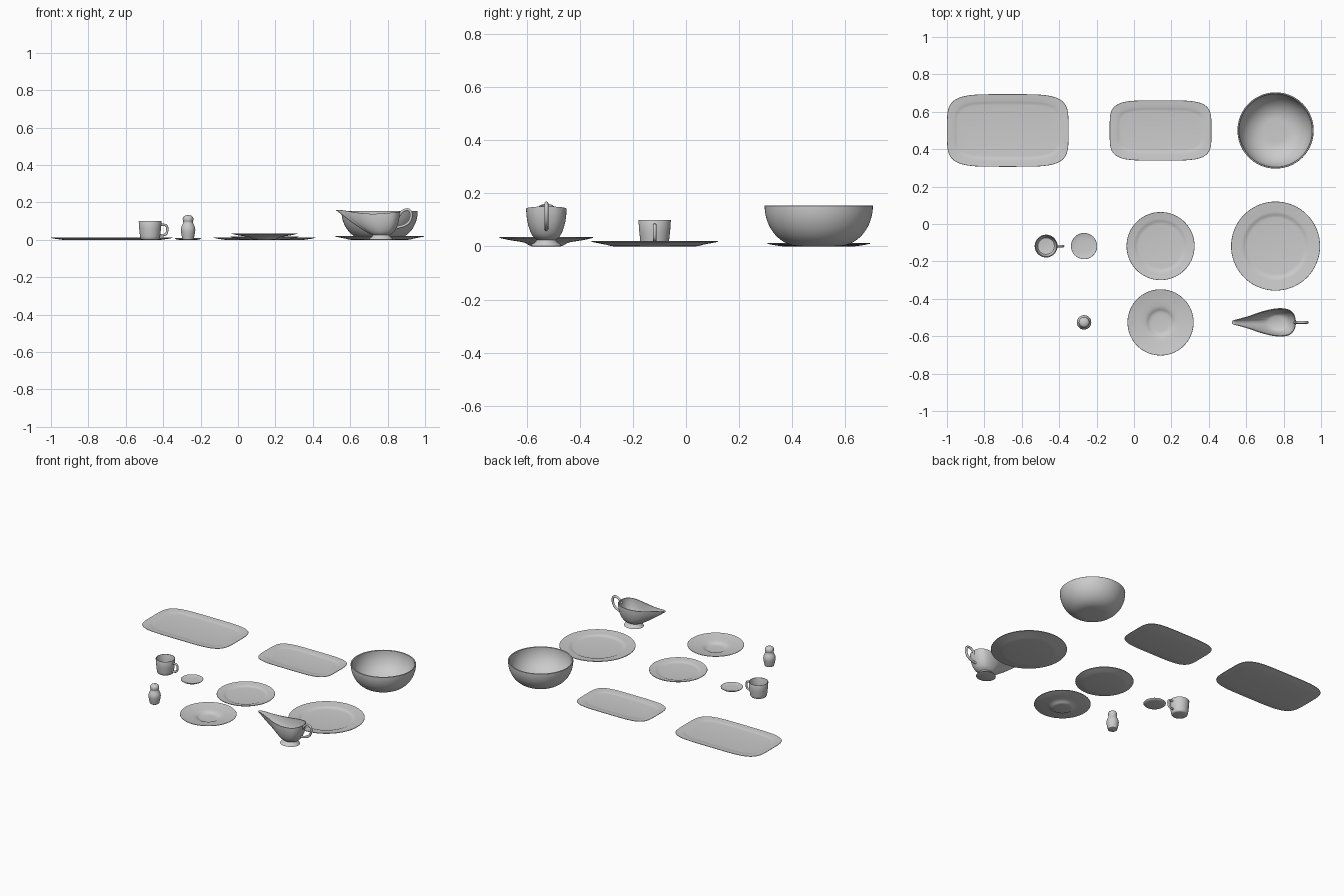
import bpy, bmesh, math
from math import sin, cos, pi

if "Cube" in bpy.data.objects:
    bpy.data.objects.remove(bpy.data.objects["Cube"])

SEG = 72


def loft(name, rings, angle=40):
    """Skin a list of point rings and cap both ends."""
    bm = bmesh.new()
    rows = [[bm.verts.new(p) for p in ring] for ring in rings]
    n = len(rows[0])
    for a, b in zip(rows, rows[1:]):
        for i in range(n):
            j = (i + 1) % n
            bm.faces.new((a[i], a[j], b[j], b[i]))
    bm.faces.new(rows[0][::-1])
    bm.faces.new(rows[-1])
    bmesh.ops.recalc_face_normals(bm, faces=bm.faces)
    me = bpy.data.meshes.new(name)
    bm.to_mesh(me)
    bm.free()
    ob = bpy.data.objects.new(name, me)
    bpy.context.collection.objects.link(ob)
    smooth(ob, angle)
    return ob


def smooth(ob, angle=40):
    bpy.ops.object.select_all(action='DESELECT')
    ob.select_set(True)
    bpy.context.view_layer.objects.active = ob
    bpy.ops.object.shade_smooth_by_angle(angle=math.radians(angle))


def spline(pts, steps=5):
    """Catmull-Rom refinement of a short list of points."""
    out = []
    p = [pts[0]] + list(pts) + [pts[-1]]
    for k in range(1, len(p) - 2):
        for s in range(steps):
            t = s / steps
            out.append(tuple(
                0.5 * (2 * b + (c - a) * t + (2 * a - 5 * b + 4 * c - d) * t * t
                       + (3 * b - a - 3 * c + d) * t ** 3)
                for a, b, c, d in zip(*p[k - 1:k + 3])))
    return out + [tuple(pts[-1])]


def lathe(name, x, y, profile, angle=40):
    return loft(name, [[(x + r * cos(2 * pi * i / SEG), y + r * sin(2 * pi * i / SEG), z)
                        for i in range(SEG)] for r, z in profile], angle)


def handle(name, pts, y, radius):
    cu = bpy.data.curves.new(name, 'CURVE')
    cu.dimensions = '3D'
    cu.bevel_depth = radius
    cu.bevel_resolution = 3
    path = spline(pts, 8)
    sp = cu.splines.new('POLY')
    sp.points.add(len(path) - 1)
    for q, (x, z) in zip(sp.points, path):
        q.co = (x, y, z, 1)
    ob = bpy.data.objects.new(name, cu)
    bpy.context.collection.objects.link(ob)
    bpy.ops.object.select_all(action='DESELECT')
    ob.select_set(True)
    bpy.context.view_layer.objects.active = ob
    bpy.ops.object.convert(target='MESH')
    smooth(bpy.context.object)


BACK, MID, FRONT = 0.5, -0.118, -0.526


# Rectangular platters with softly bowed sides
def platter(name, x, hx, hy):
    def ring(inset, z):
        pts = []
        for i in range(96):
            a = 2 * pi * i / 96
            c, s = cos(a), sin(a)
            e = 2 / 4.5
            pts.append((x + (hx - inset) * math.copysign(abs(c) ** e, c),
                        BACK + (hy - inset) * math.copysign(abs(s) ** e, s), z))
        return pts
    steps = [(0.06, 0), (0.045, 0.002), (0.02, 0.006), (0.001, 0.010), (0, 0.0115), (0.001, 0.013),
             (0.02, 0.011), (0.038, 0.0095), (0.044, 0.008), (0.05, 0.006), (0.058, 0.005)]
    loft(name, [ring(*s) for s in steps])


platter("large_platter", -0.675, 0.325, 0.194)
platter("small_platter", 0.142, 0.272, 0.161)


# Flat plates with a raised rim
def plate(name, x, r, well, h):
    lathe(name, x, MID, [
        (well - 0.02, 0), (well - 0.005, 0.002), (well + 0.01, 0.3 * h), (r - 0.001, h - 0.004),
        (r, h - 0.002), (r - 0.001, h), (well + 0.012, 0.7 * h), (well + 0.004, 0.66 * h),
        (well - 0.004, 0.5 * h), (well - 0.012, 0.33 * h), (well - 0.022, 0.27 * h)])


plate("dinner_plate", 0.757, 0.238, 0.172, 0.021)
plate("side_plate", 0.142, 0.182, 0.138, 0.019)

# Little dish
lathe("small_dish", -0.267, MID, [(0.05, 0), (0.062, 0.002), (0.0695, 0.008), (0.07, 0.0095),
                                  (0.069, 0.0105), (0.06, 0.008), (0.05, 0.006), (0.03, 0.005)])

# Soup plate with a deep central well
lathe("soup_plate", 0.142, FRONT, spline([
    (0.045, 0), (0.062, 0.003), (0.078, 0.012), (0.095, 0.017), (0.14, 0.024), (0.176, 0.032)], 4) + [
    (0.177, 0.0335)] + spline([(0.176, 0.035), (0.14, 0.028), (0.095, 0.021), (0.076, 0.016),
                               (0.06, 0.008), (0.042, 0.005), (0.01, 0.004)], 4))

# Deep serving bowl
arc = [pi / 2 * i / 20 for i in range(21)]
lathe("serving_bowl", 0.757, BACK,
      [(0.07 + 0.134 * sin(a), 0.153 * (1 - cos(a))) for a in arc] + [(0.202, 0.155), (0.199, 0.155)] +
      [(0.062 + 0.134 * sin(a), 0.008 + 0.145 * (1 - cos(a))) for a in arc[::-1]])

# Cup and its handle
CX = -0.47
lathe("cup", CX, MID, [
    (0.042, 0), (0.048, 0.002), (0.0515, 0.007), (0.054, 0.02), (0.058, 0.055), (0.061, 0.098),
    (0.06, 0.1), (0.057, 0.1), (0.056, 0.097), (0.053, 0.05), (0.049, 0.015), (0.044, 0.008), (0.035, 0.006)])
handle("cup_handle", [(CX + 0.056, 0.079), (CX + 0.075, 0.08), (CX + 0.088, 0.074), (CX + 0.092, 0.055),
                      (CX + 0.087, 0.033), (CX + 0.072, 0.025), (CX + 0.053, 0.025)], MID, 0.0065)

# Salt shaker
lathe("shaker", -0.267, FRONT, [(0.026, 0)] + spline([
    (0.029, 0.002), (0.034, 0.022), (0.0385, 0.05), (0.036, 0.068), (0.028, 0.086), (0.0255, 0.095),
    (0.028, 0.104), (0.028, 0.115), (0.022, 0.126), (0.01, 0.131), (0.002, 0.132)], 4))

# Gravy boat: rim outline (x, half width, z) from spout to back, mirrored
rim_half = spline([
    (0.524, 0.000, 0.158), (0.528, 0.010, 0.159), (0.56, 0.019, 0.157), (0.61, 0.033, 0.149),
    (0.67, 0.054, 0.141), (0.73, 0.070, 0.139), (0.785, 0.076, 0.142), (0.83, 0.068, 0.146),
    (0.855, 0.045, 0.149), (0.864, 0.018, 0.15), (0.865, 0.000, 0.15)], 4)
rim = rim_half + [(x, -w, z) for x, w, z in rim_half[-2:0:-1]]
half = len(rim_half) - 1
FX = 0.765


def boat_ring(s, inset=0.0):
    out = []
    for i, (x, w, z) in enumerate(rim):
        a = pi - pi * i / half
        bx, by = FX + 0.045 * cos(a), 0.036 * sin(a)
        spout = max(0.0, min(1.0, (0.72 - x) / 0.17))
        f = (1 - (1 - s) ** 2) ** (0.62 + 0.1 * spout)
        f = f * (1 - spout) + (s ** 0.85) * spout
        px, py = bx + (x - bx) * f, by + (w - by) * f
        k = 1 - inset / 0.08
        out.append((FX + (px - FX) * (1 - inset / 0.14), FRONT + py * k,
                    0.025 + (z - 0.025) * s + inset * (1 - s)))
    return out


levels = [i / 14 for i in range(15)]
foot = [[(FX + rx * cos(pi - pi * i / half), FRONT + ry * sin(pi - pi * i / half), z)
         for i in range(len(rim))]
        for rx, ry, z in ((0.06, 0.054, 0), (0.064, 0.058, 0.002), (0.061, 0.055, 0.008),
                          (0.05, 0.042, 0.016))]
loft("gravy_boat", foot + [boat_ring(s) for s in levels] +
     [boat_ring(s, 0.005) for s in levels[::-1]], 50)
handle("gravy_boat_handle", [(0.858, 0.125), (0.872, 0.145), (0.888, 0.158), (0.91, 0.161), (0.924, 0.147),
                             (0.925, 0.12), (0.912, 0.092), (0.885, 0.075), (0.848, 0.066)], FRONT, 0.0075)
